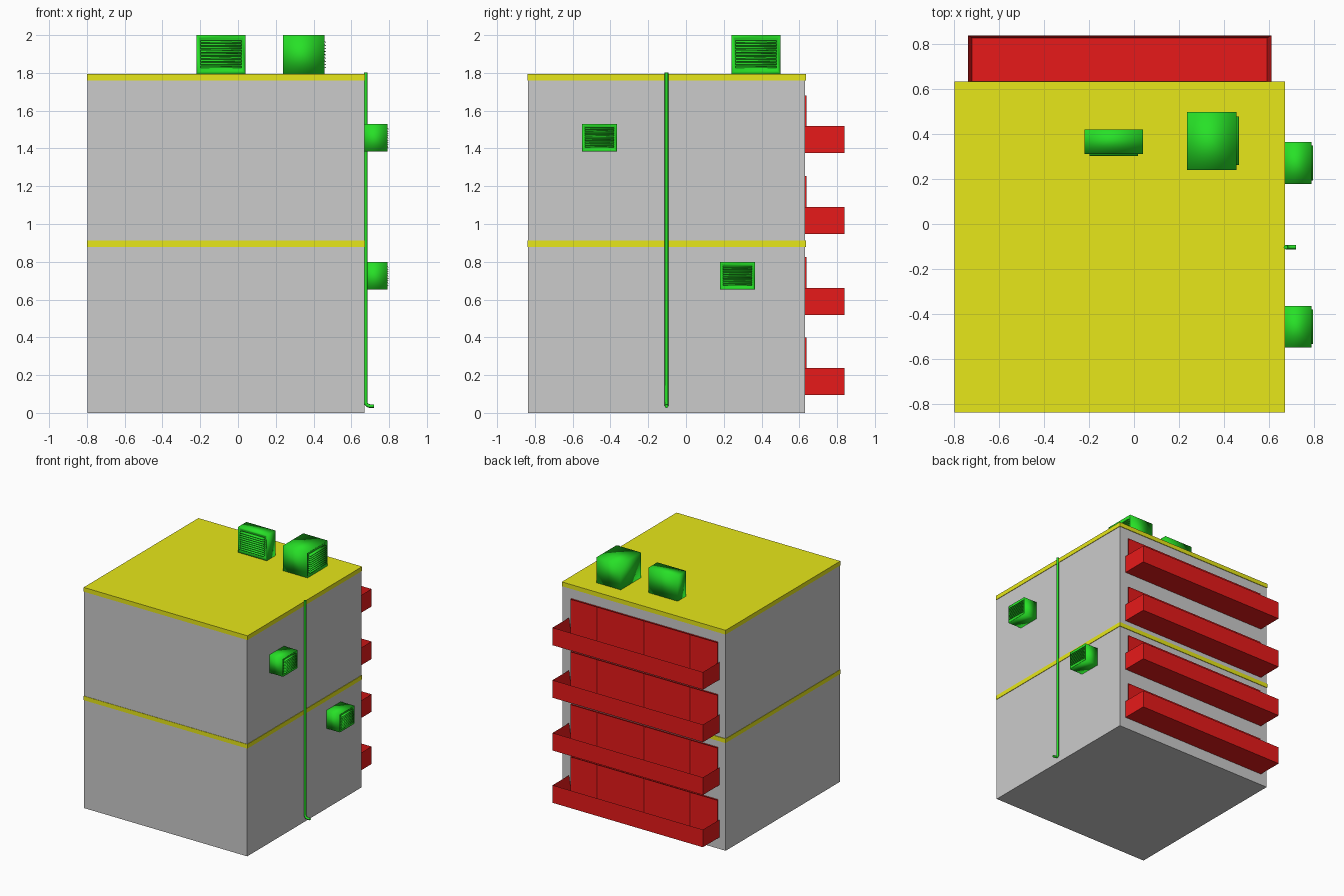
import bpy, bmesh, math
from mathutils import Matrix, Vector

if "Cube" in bpy.data.objects:
    bpy.data.objects.remove(bpy.data.objects["Cube"])


def material(name, color):
    m = bpy.data.materials.new(name)
    m.diffuse_color = color
    m.use_nodes = True
    m.node_tree.nodes["Principled BSDF"].inputs["Base Color"].default_value = m.diffuse_color
    return m


RED = material("red", (0.8, 0.01, 0.01, 1))
GREEN = material("green", (0.02, 0.75, 0.02, 1))
YELLOW = material("yellow", (0.8, 0.8, 0.01, 1))


def finish(name, bm, mat=None, smooth=False):
    bmesh.ops.recalc_face_normals(bm, faces=bm.faces)
    me = bpy.data.meshes.new(name)
    bm.to_mesh(me)
    bm.free()
    if mat:
        me.materials.append(mat)
    for p in me.polygons:
        p.use_smooth = smooth
    ob = bpy.data.objects.new(name, me)
    bpy.context.collection.objects.link(ob)
    return ob


def add_box(bm, lo, hi, tilt=0):
    lo, hi = Vector(lo), Vector(hi)
    mat = (Matrix.Translation((lo + hi) / 2) @ Matrix.Rotation(tilt, 4, 'X')
           @ Matrix.Diagonal((*(hi - lo), 1)))
    return bmesh.ops.create_cube(bm, size=1, matrix=mat)["verts"]


def box(name, lo, hi, mat=None):
    bm = bmesh.new()
    add_box(bm, lo, hi)
    return finish(name, bm, mat)


def face_towards(bm, direction):
    bm.normal_update()
    return max(bm.faces, key=lambda f: f.normal.dot(Vector(direction)))


# Main block with floor band and roof slab
box("building_body", (-0.797, -0.837, 0), (0.669, 0.629, 1.77))
box("floor_band", (-0.8, -0.84, 0.878), (0.673, 0.634, 0.912), YELLOW)
box("roof_slab", (-0.8, -0.84, 1.76), (0.673, 0.634, 1.795), YELLOW)


# Balcony: open trough against the back wall
def balcony(i, z):
    bm = bmesh.new()
    x0, x1, y0, y1, h = -0.74, 0.612, 0.625, 0.84, 0.143
    add_box(bm, (x0, y0, z), (x1, y1, z + h))
    top = face_towards(bm, (0, 0, 1))
    bmesh.ops.inset_region(bm, faces=[top], thickness=0.016)
    for v in top.verts:
        v.co.z = z + 0.02
        v.co.x += 0.008 if v.co.x < 0 else -0.008
        if v.co.y < 0.7:
            v.co.y = 0.6275
    finish(f"balcony_{i}", bm, RED)


# Window strip: four framed panes, each with a recessed panel
def windows(i, z):
    bm = bmesh.new()
    edges = [-0.73, -0.484, -0.07, 0.354, 0.59]
    for a, b in zip(edges, edges[1:]):
        sub = bmesh.new()
        add_box(sub, (a, 0.62, z + 0.01), (b, 0.638, z + 0.305))
        pane = face_towards(sub, (0, 1, 0))
        bmesh.ops.inset_region(sub, faces=[pane], thickness=0.015)
        for v in pane.verts:
            v.co.y -= 0.006
        tmp = bpy.data.meshes.new("pane")
        sub.to_mesh(tmp)
        sub.free()
        bm.from_mesh(tmp)
        bpy.data.meshes.remove(tmp)
    finish(f"window_strip_{i}", bm, RED)


for i, z in enumerate((0.094, 0.519, 0.948, 1.375), 1):
    balcony(i, z)
    windows(i, z)


# Air conditioner: smooth box with a recessed louvred grille on its front
def air_conditioner(name, loc, depth, scale=1.0, turn=0):
    w, h = 0.13, 0.205
    bm = bmesh.new()
    add_box(bm, (-w, 0, 0), (w, depth, h))
    front = face_towards(bm, (0, -1, 0))
    bmesh.ops.inset_region(bm, faces=[front], thickness=0.024)
    for v in front.verts:
        v.co.y += 0.012
    n = 9
    for k in range(n):
        z = 0.036 + k * (h - 0.07) / (n - 1)
        add_box(bm, (-w + 0.022, -0.010, z - 0.0018),
                (w - 0.022, 0.012, z + 0.0018), math.radians(25))
    ob = finish(name, bm, GREEN, smooth=True)
    ob.location = loc
    ob.scale = (scale,) * 3
    ob.rotation_euler.z = turn


air_conditioner("roof_unit_small", (-0.09, 0.312, 1.795), 0.11)
air_conditioner("roof_unit_large", (0.457, 0.37, 1.795), 0.22, 1, math.pi / 2)
air_conditioner("wall_unit_upper", (0.791, -0.458, 1.383), 0.18, 0.715, math.pi / 2)
air_conditioner("wall_unit_lower", (0.791, 0.272, 0.652), 0.18, 0.715, math.pi / 2)

# Drainpipe with an elbow at the foot
curve = bpy.data.curves.new("drainpipe", 'CURVE')
curve.dimensions = '3D'
curve.bevel_depth = 0.0095
curve.bevel_resolution = 2
curve.use_fill_caps = True
path = [(0.676, 1.803), (0.676, 0.058), (0.679, 0.047),
        (0.687, 0.039), (0.698, 0.036), (0.721, 0.036)]
spline = curve.splines.new('POLY')
spline.points.add(len(path) - 1)
for p, (x, z) in zip(spline.points, path):
    p.co = (x, -0.103, z, 1)
curve.materials.append(GREEN)
bpy.context.collection.objects.link(bpy.data.objects.new("drainpipe", curve))
